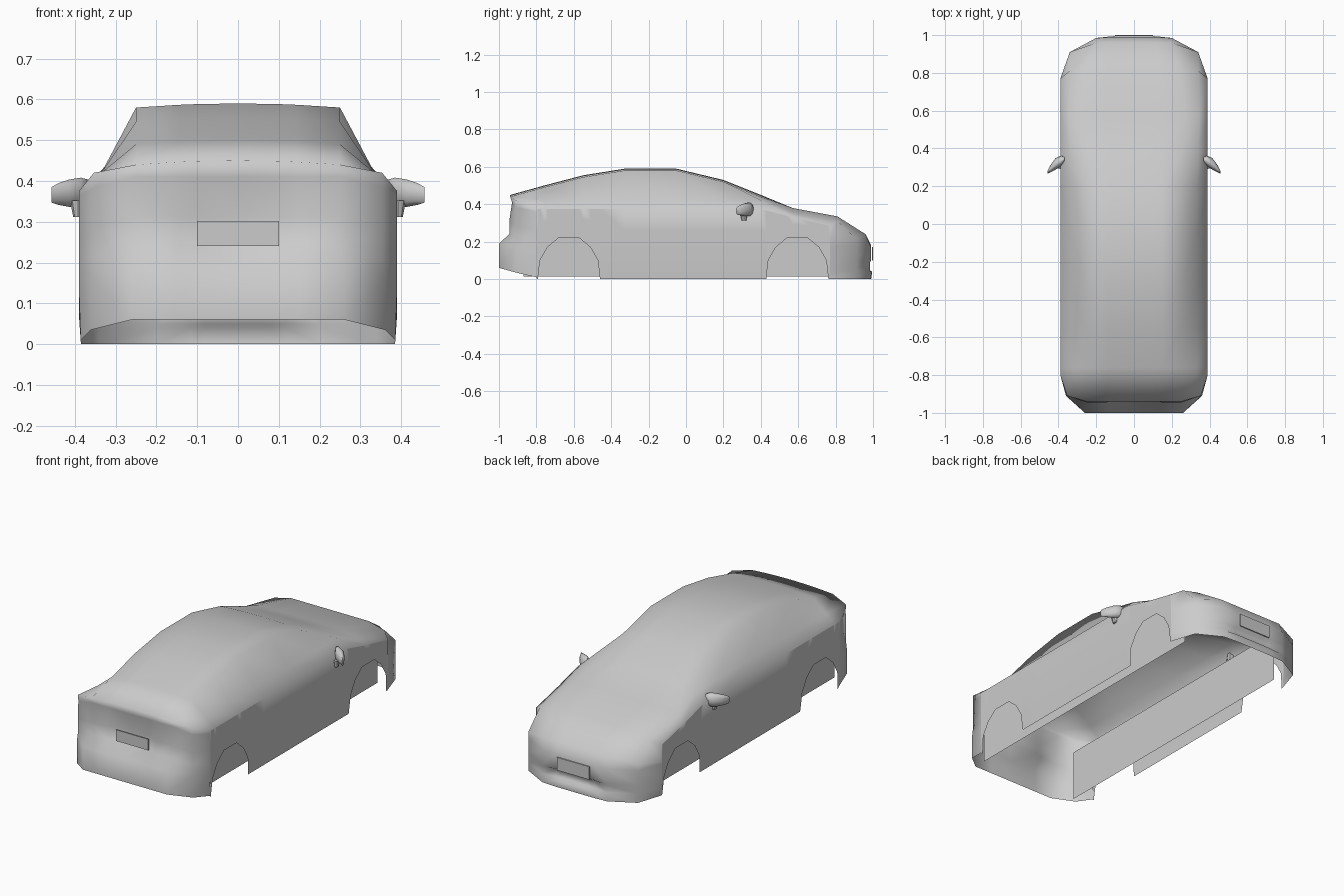
import bpy, bmesh, math
from mathutils import Vector

cube = bpy.data.objects.get("Cube")
if cube:
    bpy.data.objects.remove(cube, do_unlink=True)

paint = bpy.data.materials.new("plain_grey")
paint.use_nodes = True
GREY = (0.6, 0.6, 0.6, 1)
paint.diffuse_color = GREY
paint.node_tree.nodes["Principled BSDF"].inputs["Base Color"].default_value = GREY


def clamp(v, lo, hi):
    return max(lo, min(hi, v))


def interp(points, v):
    """Straight-line lookup in a list of (position, value) pairs."""
    for (a, p), (b, q) in zip(points, points[1:]):
        if a <= v <= b:
            return p if b == a else p + (q - p) * (v - a) / (b - a)
    return points[0][1] if v < points[0][0] else points[-1][1]


def add_grid(bm, columns):
    """Skin a list of equally long point columns with quads."""
    rows = [[bm.verts.new(p) for p in col] for col in columns]
    for a, b in zip(rows, rows[1:]):
        for i in range(len(a) - 1):
            bm.faces.new((a[i], a[i + 1], b[i + 1], b[i]))


def finish(name, bm, smooth=180, mirror=True):
    bmesh.ops.remove_doubles(bm, verts=bm.verts, dist=0.0008)
    bmesh.ops.recalc_face_normals(bm, faces=bm.faces)
    mesh = bpy.data.meshes.new(name)
    bm.to_mesh(mesh)
    bm.free()
    ob = bpy.data.objects.new(name, mesh)
    bpy.context.collection.objects.link(ob)
    mesh.materials.append(paint)
    if mirror:
        mod = ob.modifiers.new("mirror", "MIRROR")
        mod.use_clip = True
    bpy.ops.object.select_all(action="DESELECT")
    ob.select_set(True)
    bpy.context.view_layer.objects.active = ob
    if smooth:
        bpy.ops.object.shade_smooth_by_angle(angle=math.radians(smooth))
    return ob


# Centre line (y, z): up the tail, over the roof and hood, down the nose
TAIL = [(-1, .06), (-1, .19), (-.945, .24), (-.945, .31), (-.93, .41)]
TOP = [(-.94, .45), (-.76, .5), (-.55, .555), (-.33, .59), (-.05, .59),
       (.2, .53), (.4, .45), (.57, .38), (.81, .335), (.96, .24)]
NOSE = [(.99, .18), (.99, .1), (.975, .09), (.975, .05), (.995, .04), (.99, 0)]
PROFILE = TAIL + TOP + NOSE
ROOF_EDGE = [(-1, .26), (-.94, .25), (.2, .25), (.57, .27), (.81, .24), (.96, .2)]
SHOULDER = [(-1, .36), (-.91, .35), (-.76, .335), (.2, .335), (.57, .345), (.9, .34)]
HALF_WIDTH = .39


def side_x(z):
    return HALF_WIDTH - .005 * clamp(1 - z / .07, 0, 1)


def inner_column(f):
    """Lengthwise strip at fraction f of the roof edge."""
    pts = []
    for y, z in PROFILE:
        x = interp(ROOF_EDGE, y) * f
        on_nose = y > .97
        if on_nose:
            y = y + (.985 - y) * f ** 4
        else:
            z -= .01 * f * f if z > .42 else 0
        if y < -.94 and .2 < z < .35 and f < .5:
            y += .022                      # plate recess in the tail
        pts.append((x, y, z))
    return pts


def shoulder_column():
    return [(interp(SHOULDER, y), clamp(y, -.91, .91),
             z if y > .97 else min(z - .025, .42)) for y, z in PROFILE]


def belt_column():
    pts = []
    for y, z in PROFILE:
        z = z if y > .97 else min(z - .05, .375)
        pts.append((side_x(z), clamp(y, -.8, .77), z))
    return pts


# Body shell, open underneath
bm = bmesh.new()
belt = belt_column()
add_grid(bm, [inner_column(f) for f in (0, .4, .58, 1)] + [shoulder_column(), belt])

# Flanks with wheel arches left open
ARCH = [(-.166, 0), (-.164, .02), (-.155, .1), (-.115, .17), (-.055, .22),
        (.055, .22), (.115, .17), (.155, .1), (.164, .02), (.166, 0)]
sill = [(-.8, .005)]
for centre in (-.626, .595):
    sill += [(centre + dy, z) for dy, z in ARCH]
sill.append((.77, 0))
top_edge = [(p[1], p[2]) for p in belt[len(TAIL):len(TAIL) + len(TOP) - 1]]
stations = sorted({y for y, z in sill + top_edge})
flank = []
for y in stations:
    high, low = interp(top_edge, y), interp(sill, y)
    heights = [high + (low - high) * t for t in (0, .3, .75, 1)]
    flank.append([(side_x(z), y, z) for z in heights])
add_grid(bm, flank)
finish("body_shell", bm)

# Upright panels behind the wheel arches
bm = bmesh.new()
add_grid(bm, [[(.31, y, z) for z in (.015, .3)] for y in (-.87, .79)])
finish("inner_side_panel", bm, smooth=0)


# Number plates
def plate(name, y, low, high):
    bm = bmesh.new()
    bmesh.ops.create_cube(bm, size=1)
    for v in bm.verts:
        v.co = Vector((v.co.x * .2, y + v.co.y * .006,
                       (low + high) / 2 + v.co.z * (high - low)))
    finish(name, bm, smooth=0, mirror=False)


plate("tail_plate", -.934, .24, .302)
plate("nose_plate", .997, .1, .172)

# Door mirrors: rounded housing tapering outward, on a short stalk
SECTIONS = [(.368, .345, .375, .012, .03), (.385, .335, .372, .028, .038),
            (.415, .318, .37, .03, .035), (.44, .295, .368, .02, .028),
            (.457, .275, .366, .008, .02)]
bm = bmesh.new()
SIDES = 10
rings = []
for x, y, z, depth, height in SECTIONS:
    ring = []
    for i in range(SIDES + 1):
        a = math.tau * i / SIDES
        ring.append((x, y + depth * math.cos(a), z + height * math.sin(a)))
    rings.append(ring)
add_grid(bm, rings)
bmesh.ops.remove_doubles(bm, verts=bm.verts, dist=0.0005)
bmesh.ops.holes_fill(bm, edges=bm.edges)
finish("door_mirror", bm, smooth=60)

bm = bmesh.new()
bmesh.ops.create_cone(bm, cap_ends=True, segments=8, radius1=.012, radius2=.02, depth=.04)
bmesh.ops.translate(bm, verts=bm.verts, vec=(.392, .31, .332))
finish("mirror_stalk", bm, smooth=40)
